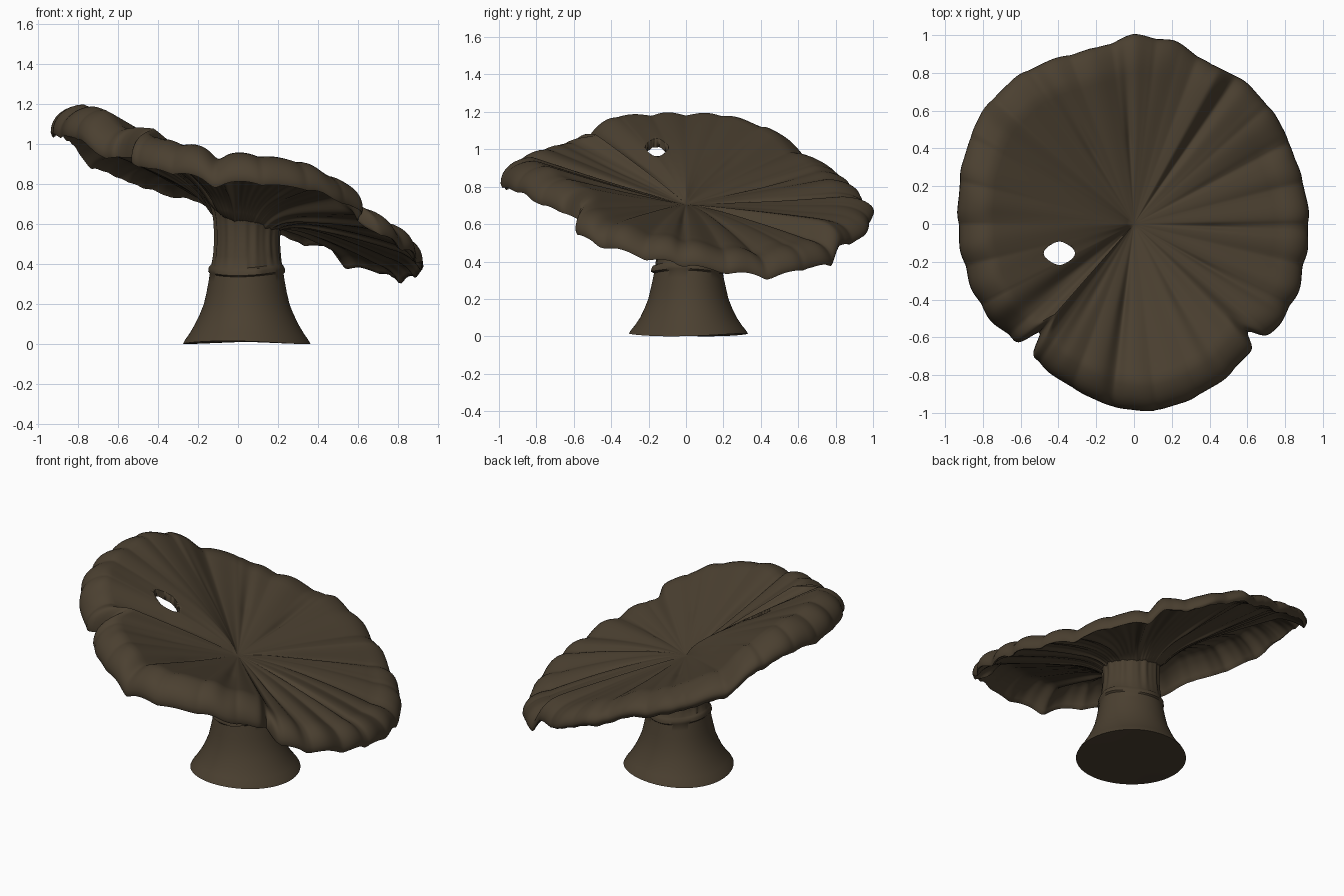
import bpy, bmesh, math

if "Cube" in bpy.data.objects:
    bpy.data.objects.remove(bpy.data.objects["Cube"])

mat = bpy.data.materials.new("dark_brown")
mat.diffuse_color = (0.070, 0.051, 0.030, 1)
mat.use_nodes = True
mat.node_tree.nodes["Principled BSDF"].inputs["Base Color"].default_value = mat.diffuse_color

# by angle in degrees: rim outline radius, height of the rim crest, drop of the rolled rim
RADIUS = [(0, .92), (22, .915), (39, .94), (55, .95), (64, .93), (78, .985), (90, .995),
          (102, .945), (114, .96), (127, .99), (143, .995), (159, .96), (174, .93),
          (192, .92), (209, .915), (225, .88), (235, .885), (251, .925), (264, .97),
          (276, .99), (288, .97), (302, .94), (313, .905), (322, .925), (335, .935), (348, .92)]
CREST = [(0, .52), (12, .485), (30, .465), (45, .50), (55, .54), (61, .62), (75, .65), (85, .71),
         (95, .78), (110, .85), (127, .93), (138, 1.0), (150, 1.13), (165, 1.18), (180, 1.2),
         (207, 1.18), (225, 1.09), (235, 1.045), (250, 1.0), (270, .955), (290, .92), (305, .86),
         (314, .79), (321, .68), (335, .61), (348, .56)]
DROP = [(0, .13), (60, .13), (95, .08), (150, .08), (180, .14), (230, .14), (320, .13)]
GROOVES = [(93, 2.5, .03), (120, 3, .025), (148, 3, .015), (218, 4, .025), (240, 3, .012),
           (263, 3, .035), (300, 3, .015), (330, 2, .02), (358, 2, .02), (28, 2.5, .01), (55, 3, .02)]
CENTRE = .705


def lookup(table, deg):
    """Smooth interpolation round a closed table."""
    deg %= 360
    pts = table + [(360, table[0][1])]
    for (a, va), (b, vb) in zip(pts, pts[1:]):
        if a <= deg <= b:
            u = (deg - a) / (b - a)
            return va + (vb - va) * (.6 * u + .4 * u * u * (3 - 2 * u))


def bump(deg, centre, width):
    d = (deg - centre + 180) % 360 - 180
    return math.exp(-(d / width) ** 2)


def rim_radius(deg):
    a = math.radians(deg)
    r = lookup(RADIUS, deg) + .008 * abs(math.sin(13 * a)) + .003 * math.sin(29 * a)
    return r - .13 * bump(deg, 229, 2.2) - .085 * bump(deg, 316.5, 2)


def top_z(t, deg):
    """Funnel surface, steep on the high side and arched on the low side, with folds and a rolled rim."""
    a = math.radians(deg)
    power = 1.05 - .35 * bump(deg, 185, 45) + .4 * bump(deg, 15, 60)
    z = CENTRE + (lookup(CREST, deg) - CENTRE) * min(t / .84, 1) ** power
    fold = .005 * math.sin(9 * a + 1) + .004 * math.sin(17 * a + 2) + .016 * abs(math.sin(13 * a)) - .009
    grooves = sum(d * bump(deg, c, w) for c, w, d in GROOVES)
    z += fold * min(1, t / .85) ** 2 - grooves * min(1, t * 2.2) ** 2 * (1.1 - .5 * t)
    if t > .8:
        u = min(1, (t - .8) / .2)
        z -= lookup(DROP, deg) * (1 - max(0, 1 - u ** 2.2) ** .48)
    return z


def under_z(t, deg, r):
    thick = .042 + .09 * math.exp(-max(0, r - .17) / .1) + .018 * max(0, t - .85) / .12
    return top_z(t, deg) - thick + .002 * math.sin(math.radians(deg) * 72) * min(1, t * 2)


def finish(name, bm, angle=60):
    bmesh.ops.recalc_face_normals(bm, faces=bm.faces)
    me = bpy.data.meshes.new(name)
    bm.to_mesh(me)
    bm.free()
    me.materials.append(mat)
    ob = bpy.data.objects.new(name, me)
    bpy.context.collection.objects.link(ob)
    bpy.ops.object.select_all(action='DESELECT')
    ob.select_set(True)
    bpy.context.view_layer.objects.active = ob
    bpy.ops.object.shade_smooth_by_angle(angle=math.radians(angle))
    return ob


def skin(bm, rings, first, last):
    """Join rings of points and close both ends on a centre point."""
    rings = [[bm.verts.new(p) for p in ring] for ring in rings]
    n = len(rings[0])
    for a, b in zip(rings, rings[1:]):
        for i in range(n):
            j = (i + 1) % n
            bm.faces.new((a[i], a[j], b[j], b[i]))
    for ring, p in ((rings[0], first), (rings[-1], last)):
        c = bm.verts.new(p)
        for i in range(n):
            bm.faces.new((c, ring[i], ring[(i + 1) % n]))


# cap: top sheet out to the rim, then the gilled underside back to the stem
N = 480
degs = [i * 360 / N for i in range(N)]
rad = {d: rim_radius(d) for d in degs}


def place(t, d, z):
    a = math.radians(d)
    return (t * rad[d] * math.cos(a), t * rad[d] * math.sin(a), z)


tops = [.04 + .76 * i / 26 for i in range(27)] + [.8 + .2 * math.sin(math.pi / 2 * i / 9) for i in range(1, 10)]
unders = [.985, .975, .96, .94, .92, .89] + [.86 - .74 * i / 24 for i in range(25)]
rings = [[place(t, d, top_z(t, d)) for d in degs] for t in tops]
rings.append([place(.995, d, top_z(1, d) - .012) for d in degs])
rings += [[place(t, d, under_z(t, d, t * rad[d])) for d in degs] for t in unders]
bm = bmesh.new()
skin(bm, rings, (0, 0, CENTRE), (0, 0, CENTRE - .12))
cap = finish("cap", bm)

# hole through the cap
bm = bmesh.new()
hole = [(-.395 + .075 * math.cos(a) + .008 * math.cos(3 * a), -.155 + .062 * math.sin(a))
        for a in [i * math.tau / 32 for i in range(32)]]
skin(bm, [[(x, y, z) for x, y in hole] for z in (.5, 1.5)], (-.395, -.155, .5), (-.395, -.155, 1.5))
cutter = finish("hole_cutter", bm)
cutter.hide_render = True
cutter.hide_set(True)
mod = cap.modifiers.new("hole", 'BOOLEAN')
mod.operation = 'DIFFERENCE'
mod.solver = 'EXACT'
mod.object = cutter
bpy.context.view_layer.objects.active = cap
cap.select_set(True)
bpy.ops.object.modifier_apply(modifier=mod.name)
bpy.data.objects.remove(cutter)

# stem: flared foot, torn collar, fluted neck widening into the cap
PROFILE = [(0, .318), (.02, .308), (.05, .287), (.1, .258), (.15, .234), (.2, .214), (.26, .2),
           (.31, .19), (.345, .184), (.353, .191), (.37, .189), (.383, .182), (.39, .176), (.44, .168),
           (.5, .163), (.55, .163), (.59, .166), (.62, .172), (.645, .182), (.665, .197), (.68, .215)]
M = 128
rings = []
for z, r in PROFILE:
    ring = []
    for i in range(M):
        a = i * math.tau / M
        neck = max(0, min(1, (z - .38) / .08))
        collar = 1 if .35 < z < .387 else 0
        rr = r + neck * (.003 * math.sin(14 * a) + .002 * math.sin(23 * a))
        rr += .004 * math.sin(3 * a + 1) + collar * (.003 * math.sin(5 * a) + .018 * bump(math.degrees(a), 285, 14))
        lift = .012 * math.sin(2 * a + 2) * max(0, 1 - abs(z - .37) / .1)
        foot = .008 * (1 - math.cos(2 * a + .6)) * max(0, 1 - z / .1)
        tilt = -.045 * math.cos(a) * max(0, (z - .5) / .15)
        ring.append((.04 + rr * math.cos(a), .015 + rr * math.sin(a), z + lift + foot + tilt))
    rings.append(ring)
bm = bmesh.new()
skin(bm, rings, (.04, .015, .012), (.04, .015, .66))
finish("stem", bm, 45)
